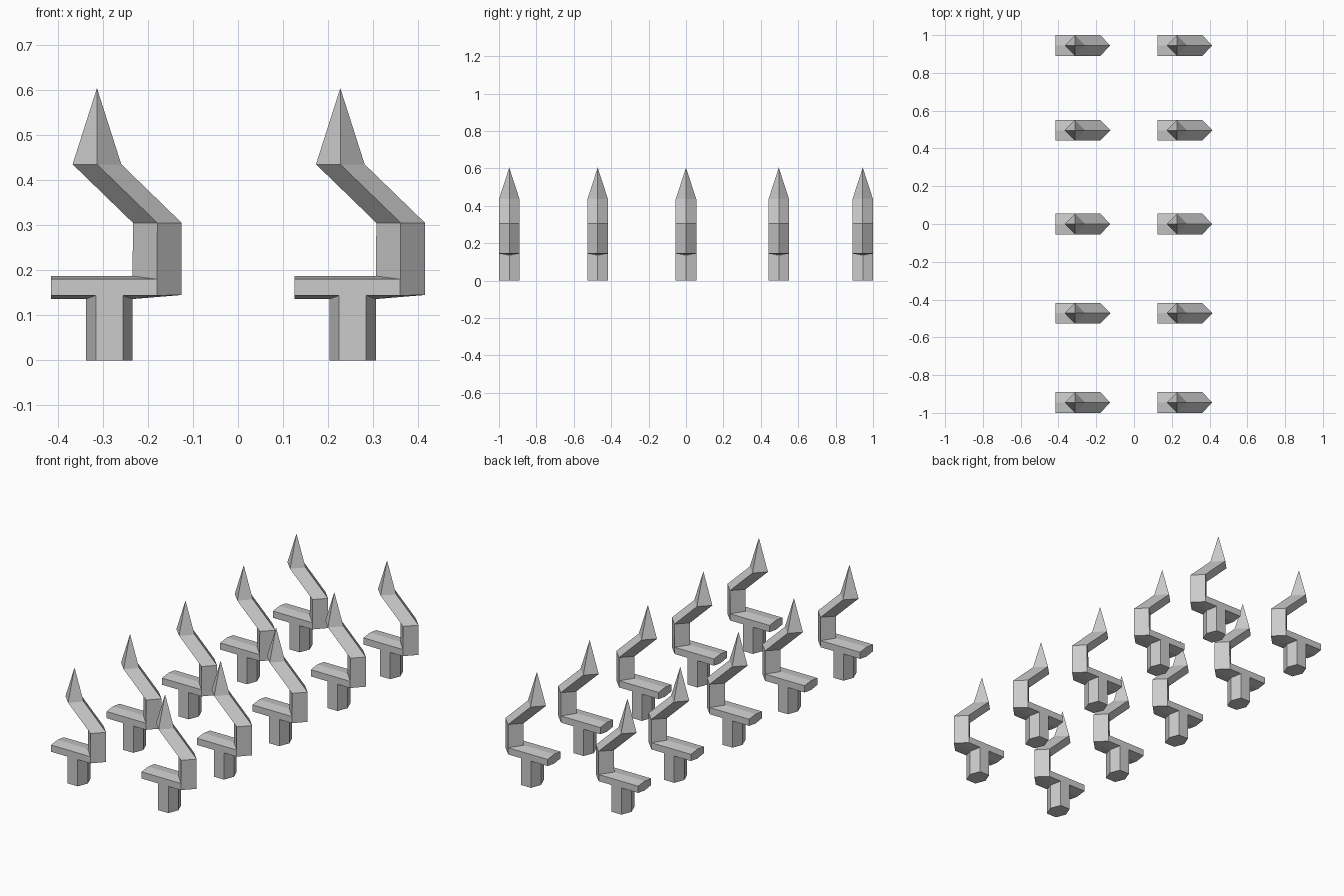
import bpy, bmesh

if "Cube" in bpy.data.objects:
    bpy.data.objects.remove(bpy.data.objects["Cube"])

D = 0.055                              # half depth of every part
COLUMNS = (-0.27, 0.27)                # x of the two rows
ROWS = (-0.945, -0.472, 0.0, 0.496, 0.945)


def bridge(bm, a, b):
    """Side faces between two rings of equal length."""
    n = len(a)
    for i in range(n):
        j = (i + 1) % n
        bm.faces.new((a[i], a[j], b[j], b[i]))


def finish(bm, name):
    bmesh.ops.recalc_face_normals(bm, faces=bm.faces[:])
    me = bpy.data.meshes.new(name)
    bm.to_mesh(me)
    bm.free()
    return me


def hook_mesh():
    bm = bmesh.new()
    v = lambda x, y, z: bm.verts.new((x, y, z))

    # horizontal bar: slightly ridged top and bottom
    def bar_ring(x_ridge, x_side):
        return [v(x_ridge, 0, 0.187), v(x_side, D, 0.180), v(x_side, D, 0.144),
                v(x_ridge, 0, 0.136), v(x_side, -D, 0.144), v(x_side, -D, 0.180)]
    start = bar_ring(-0.145, -0.145)
    end = bar_ring(0.036, 0.090)
    bm.faces.new(start)
    bridge(bm, start, end)

    # diamond-section upright, bent arm and pointed tip
    def diamond(cx, z):
        return [v(cx - 0.054, 0, z), v(cx, D, z), v(cx + 0.054, 0, z), v(cx, -D, z)]
    bend, neck = diamond(0.091, 0.305), diamond(-0.043, 0.435)
    tip = v(-0.043, 0, 0.604)
    top, up_b, low_b, bottom, low_f, up_f = end
    toe = v(0.145, 0, 0.145)
    left, back, right, front = bend
    for face in ((top, up_b, back, left), (top, left, front, up_f),
                 (up_b, low_b, toe, right, back), (up_f, front, right, toe, low_f),
                 (bottom, low_b, toe), (bottom, toe, low_f)):
        bm.faces.new(face)
    bridge(bm, bend, neck)
    for i in range(4):
        bm.faces.new((neck[i], neck[(i + 1) % 4], tip))
    return finish(bm, "hook")


def leg_mesh():
    # six-sided leg whose top follows the ridged underside of the bar
    bm = bmesh.new()
    outline = [(-0.0515, 0), (-0.03, -D), (0.03, -D), (0.0515, 0), (0.03, D), (-0.03, D)]
    low = [bm.verts.new((x - 0.0155, y, 0)) for x, y in outline]
    high = [bm.verts.new((x - 0.0155, y, 0.144 if y else 0.136)) for x, y in outline]
    bridge(bm, low, high)
    bm.faces.new(low)
    return finish(bm, "leg")


# two rows of five identical hooks on legs
parts = {"hook": hook_mesh(), "leg": leg_mesh()}
for x in COLUMNS:
    for y in ROWS:
        for name, me in parts.items():
            ob = bpy.data.objects.new(name, me)
            ob.location = (x, y, 0)
            bpy.context.collection.objects.link(ob)
